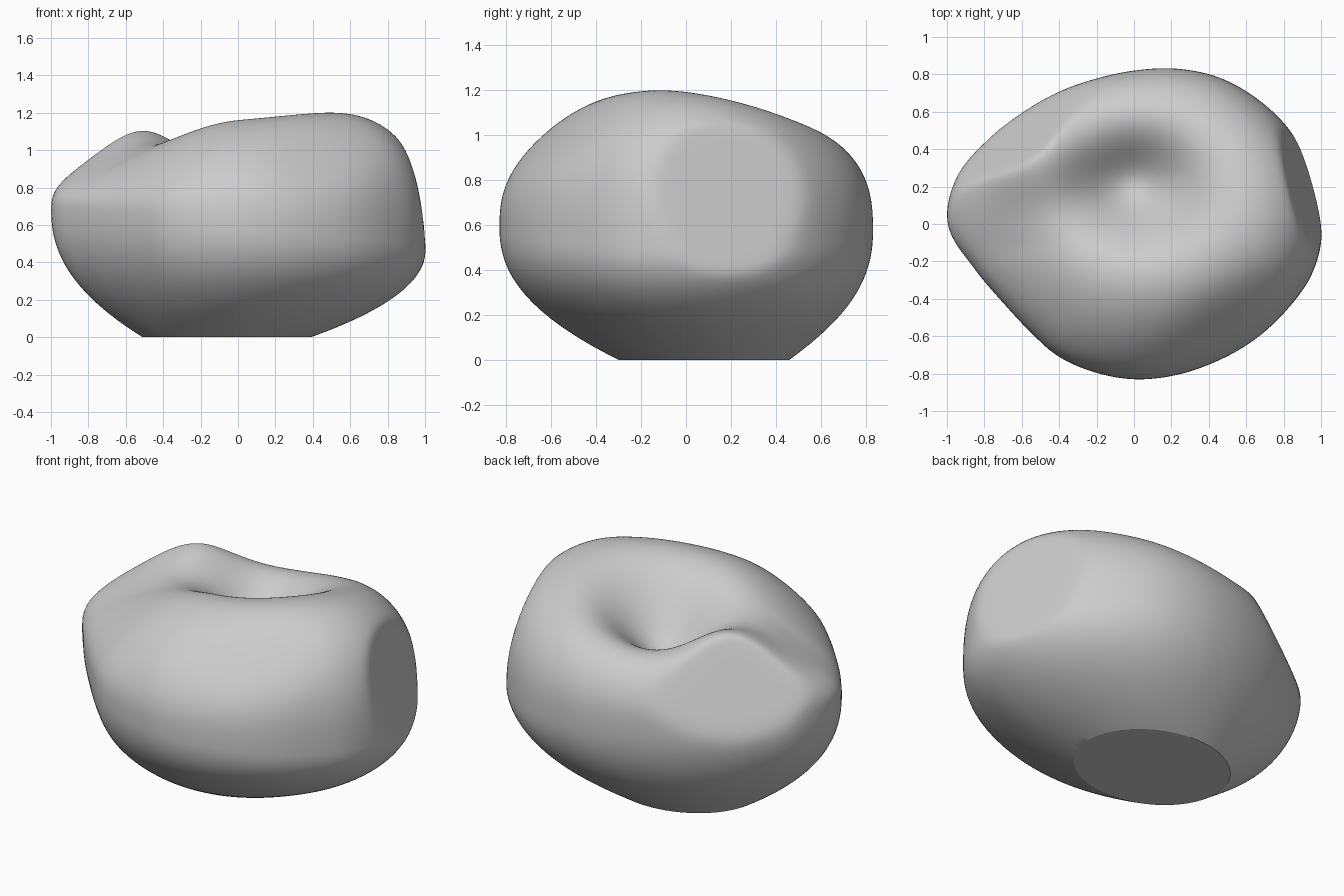
import bpy
import bmesh
from math import sin, cos, pi, exp, log, radians
from mathutils import Vector

default_cube = bpy.data.objects.get("Cube")
if default_cube:
    bpy.data.objects.remove(default_cube, do_unlink=True)

SEGMENTS = 180
LOWER_RINGS = 32
UPPER_RINGS = 100

# Waist radius, sampled evenly around the body starting at +x
WAIST = [1.01, 1, .975, .94, .905, .86, .82, .803, .815, .85, .91, .98,
         .995, .89, .82, .8, .815, .82, .83, .838, .855, .89, .935, .99]

# Flattened facets: outward direction, distance from the origin, edge softness
FACETS = [(Vector((1, .27, .21)).normalized(), 1.039, .01),
          (Vector((-.55, .72, .42)).normalized(), 1.015, .015),
          (Vector((.3, -.68, .67)).normalized(), 1.175, .03)]


def waist_radius(angle):
    """Smooth closed curve through the waist samples."""
    count = len(WAIST)
    position = angle / (2 * pi) * count
    index = int(position)
    t = position - index
    a, b, c, d = (WAIST[(index + k) % count] for k in (-1, 0, 1, 2))
    return b + t / 2 * (c - a + t * (2*a - 5*b + 4*c - d + t * (3*(b - c) + d - a)))


def smoothstep(start, end, value):
    t = min(max((value - start) / (end - start), 0), 1)
    return t * t * (3 - 2 * t)


def bump(x, y, cx, cy, width, depth):
    return exp(-((x - cx) / width) ** 2 / 2 - ((y - cy) / depth) ** 2 / 2)


def waist_height(x):
    return .59 - .09 * x


def crown_height(x, y):
    """Height of the top: lower on one side, with a ridge and a dimple."""
    height = 1.23 + .1 * x - .27 * min(y, 0) ** 2 - .2 * max(y, 0) ** 2
    ridge = 1 - .85 * smoothstep(-.15, .42, y)
    height -= .21 * smoothstep(0, .95, -x) * ridge
    height += .13 * bump(x, y, -.56, .41, .19, .17)
    height -= .2 * bump(x, y, .01, .24, .33, .27)
    height -= .23 * bump(x, y, 0, .2, .2, .18)
    return height


def press_facets(point):
    """Push the surface softly back behind each facet."""
    for normal, distance, softness in FACETS:
        excess = normal.dot(point) - distance
        point = point - normal * softness * log(1 + exp(excess / softness))
    return point


def lower_point(angle, q):
    """From the oval foot (q = 0) out to the waist (q = 1)."""
    radius = waist_radius(angle)
    waist = Vector((radius * cos(angle), radius * sin(angle), 0))
    foot = Vector((.45 * cos(angle) - .06, .38 * sin(angle) + .08, 0))
    point = foot.lerp(waist, 1 - (1 - q) ** 2.25)
    point.z = waist_height(waist.x) * q
    return press_facets(point)


def upper_point(angle, scale):
    """From the waist (scale = 1) in to the middle of the crown (scale = 0)."""
    radius = waist_radius(angle) * scale
    x, y = radius * cos(angle), radius * sin(angle)
    base = waist_height(x)
    rise = (1 - scale ** 2.7) ** (1 / 2.7)
    return press_facets(Vector((x, y, base + (crown_height(x, y) - base) * rise)))


# Body: rings lofted from the flat foot over the waist to the crown
bm = bmesh.new()
angles = [2 * pi * i / SEGMENTS for i in range(SEGMENTS)]
rings = []
for step in range(LOWER_RINGS + 1):
    rings.append([bm.verts.new(lower_point(a, step / LOWER_RINGS)) for a in angles])
for step in range(1, UPPER_RINGS):
    scale = cos(pi / 2 * step / UPPER_RINGS)
    rings.append([bm.verts.new(upper_point(a, scale)) for a in angles])

for low, high in zip(rings, rings[1:]):
    for i in range(SEGMENTS):
        j = (i + 1) % SEGMENTS
        bm.faces.new((low[i], low[j], high[j], high[i]))

# Close the crown at the centre and the foot with one flat face
top = bm.verts.new(upper_point(0, 0))
for i in range(SEGMENTS):
    bm.faces.new((rings[-1][i], rings[-1][(i + 1) % SEGMENTS], top))
bm.faces.new(list(reversed(rings[0])))
bmesh.ops.recalc_face_normals(bm, faces=bm.faces)

mesh = bpy.data.meshes.new("dimpled_stone")
bm.to_mesh(mesh)
bm.free()
stone = bpy.data.objects.new("dimpled_stone", mesh)
bpy.context.collection.objects.link(stone)

# Plain grey material
grey = bpy.data.materials.new("light_grey")
grey.use_nodes = True
colour = (.6, .6, .6, 1)
grey.diffuse_color = colour
grey.node_tree.nodes["Principled BSDF"].inputs["Base Color"].default_value = colour
mesh.materials.append(grey)

# Smooth shading that keeps the foot edge crisp
bpy.ops.object.select_all(action="DESELECT")
stone.select_set(True)
bpy.context.view_layer.objects.active = stone
bpy.ops.object.shade_smooth_by_angle(angle=radians(20))
